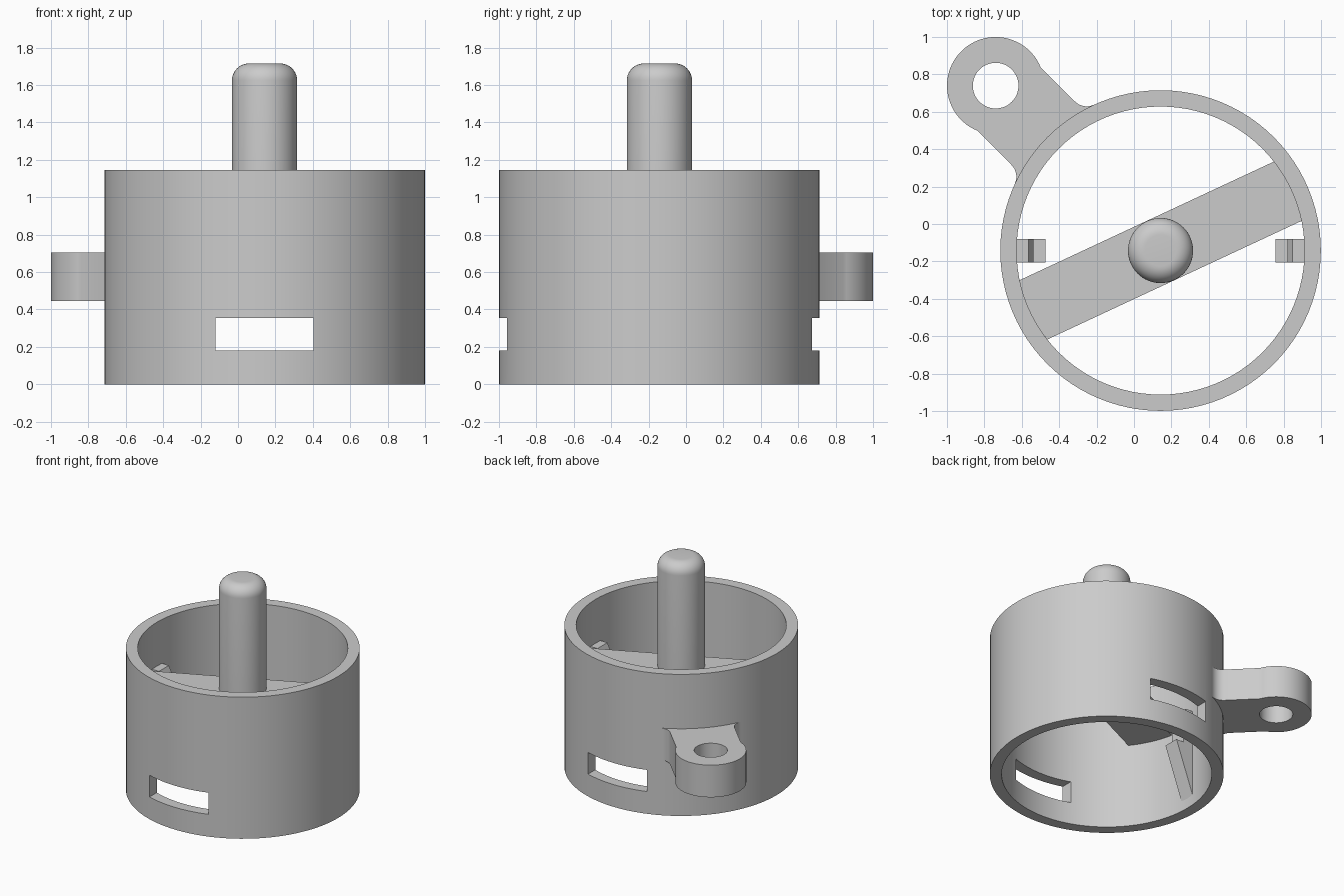
import bpy, bmesh
from math import sin, cos, pi, radians, asin, acos, atan2, sqrt
from mathutils import Matrix

cube = bpy.data.objects.get("Cube")
if cube:
    bpy.data.objects.remove(cube, do_unlink=True)

CX, CY = 0.142, -0.142          # axis of the housing
R_OUT, R_IN, HEIGHT = 0.857, 0.77, 1.145
AXIS = Matrix.Translation((CX, CY, 0))

grey = bpy.data.materials.new("plain grey")
grey.use_nodes = True
colour = (0.6, 0.6, 0.6, 1)
grey.diffuse_color = colour
grey.node_tree.nodes["Principled BSDF"].inputs["Base Color"].default_value = colour


def arc(cx, cy, r, a0, a1, n):
    """Points along an arc, angles in radians."""
    return [(cx + r * cos(a0 + (a1 - a0) * i / n),
             cy + r * sin(a0 + (a1 - a0) * i / n)) for i in range(n + 1)]


def finish(name, bm, matrix):
    bmesh.ops.remove_doubles(bm, verts=bm.verts, dist=1e-5)
    bmesh.ops.recalc_face_normals(bm, faces=bm.faces)
    mesh = bpy.data.meshes.new(name)
    bm.to_mesh(mesh)
    bm.free()
    mesh.materials.append(grey)
    obj = bpy.data.objects.new(name, mesh)
    bpy.context.collection.objects.link(obj)
    obj.matrix_world = matrix
    return obj


def prism(name, outline, z0, z1, matrix):
    """Extrude an outline in the local xy plane from z0 to z1."""
    bm = bmesh.new()
    face = bm.faces.new([bm.verts.new((x, y, z0)) for x, y in outline])
    new = bmesh.ops.extrude_face_region(bm, geom=[face])["geom"]
    verts = [g for g in new if isinstance(g, bmesh.types.BMVert)]
    bmesh.ops.translate(bm, verts=verts, vec=(0, 0, z1 - z0))
    return finish(name, bm, matrix)


def lathe(name, profile, closed, matrix, steps=96):
    """Spin an (r, z) profile about the local z axis."""
    bm = bmesh.new()
    verts = [bm.verts.new((r, 0, z)) for r, z in profile]
    pairs = list(zip(verts, verts[1:]))
    if closed:
        pairs.append((verts[-1], verts[0]))
    edges = [bm.edges.new(p) for p in pairs]
    bmesh.ops.spin(bm, geom=verts + edges, cent=(0, 0, 0), axis=(0, 0, 1),
                   angle=2 * pi, steps=steps)
    return finish(name, bm, matrix)


def cut(target, cutter):
    """Subtract a cutter, apply the result and remove the cutter."""
    cutter.hide_render = True
    mod = target.modifiers.new("cut", "BOOLEAN")
    mod.operation, mod.solver, mod.object = "DIFFERENCE", "EXACT", cutter
    bpy.context.view_layer.objects.active = target
    bpy.ops.object.modifier_apply(modifier=mod.name)
    bpy.data.objects.remove(cutter, do_unlink=True)


# Housing ring with one slot through its front and back walls
housing = lathe("housing", [(R_IN, 0), (R_OUT, 0), (R_OUT, HEIGHT), (R_IN, HEIGHT)],
                True, AXIS)
slot = [(-0.263, -1), (0.263, -1), (0.263, 1), (-0.263, 1)]
cut(housing, prism("slot_cutter", slot, 0.18, 0.355, AXIS))

# Mounting lug: round eye, straight arm and fillets into the housing
EYE_U, EYE_R, ARM, FILLET = 1.247, 0.26, 0.24, 0.09
fv = ARM + FILLET
fu = sqrt((R_OUT + FILLET) ** 2 - fv ** 2)
a = pi - acos(-sqrt(EYE_R ** 2 - ARM ** 2) / EYE_R)
side = arc(fu, fv, FILLET, atan2(-fv, -fu), -pi / 2, 10)
eye = arc(EYE_U, 0, EYE_R, pi - a, a - pi, 48)
outline = side + eye + [(u, -v) for u, v in reversed(side)]
turn = AXIS @ Matrix.Rotation(radians(135), 4, "Z")
lug = prism("mounting_lug", outline, 0.445, 0.705, turn)
cut(lug, prism("lug_hole_cutter", arc(EYE_U, 0, 0.122, 0, 2 * pi * 47 / 48, 47),
               0.3, 0.9, turn))

# Cross bar with ends that follow the inner wall
half = asin(0.175 / R_IN)
ends = arc(0, 0, R_IN, -half, half, 8) + arc(0, 0, R_IN, pi - half, pi + half, 8)
bar = prism("cross_bar", ends, 0.68, 0.82, AXIS @ Matrix.Rotation(radians(25), 4, "Z"))

# Central post with a rounded top
ROUND, POST_R, TOP = 0.09, 0.174, 1.715
dome = arc(POST_R - ROUND, TOP - ROUND, ROUND, 0, pi / 2, 10)
post = lathe("post", [(0, 0.75), (POST_R, 0.75)] + dome + [(0, TOP)], False, AXIS, 64)

# Two ramped catches on the inner wall, left and right
catch = [(0.78, 0.08), (0.77, 0.08), (0.615, 0.5), (0.68, 0.5),
         (0.68, 0.74), (0.705, 0.79), (0.78, 0.79)]
catches = []
for name, angle in (("left_catch", 0), ("right_catch", pi)):
    place = AXIS @ Matrix.Rotation(angle, 4, "Z") @ Matrix.Rotation(pi / 2, 4, "X")
    catches.append(prism(name, catch, -0.063, 0.063, place))

# Smooth round walls, keep edges crisp
for obj in bpy.context.selected_objects:
    obj.select_set(False)
for obj in [housing, lug, bar, post]:
    obj.select_set(True)
bpy.context.view_layer.objects.active = housing
bpy.ops.object.shade_smooth_by_angle(angle=radians(30))
